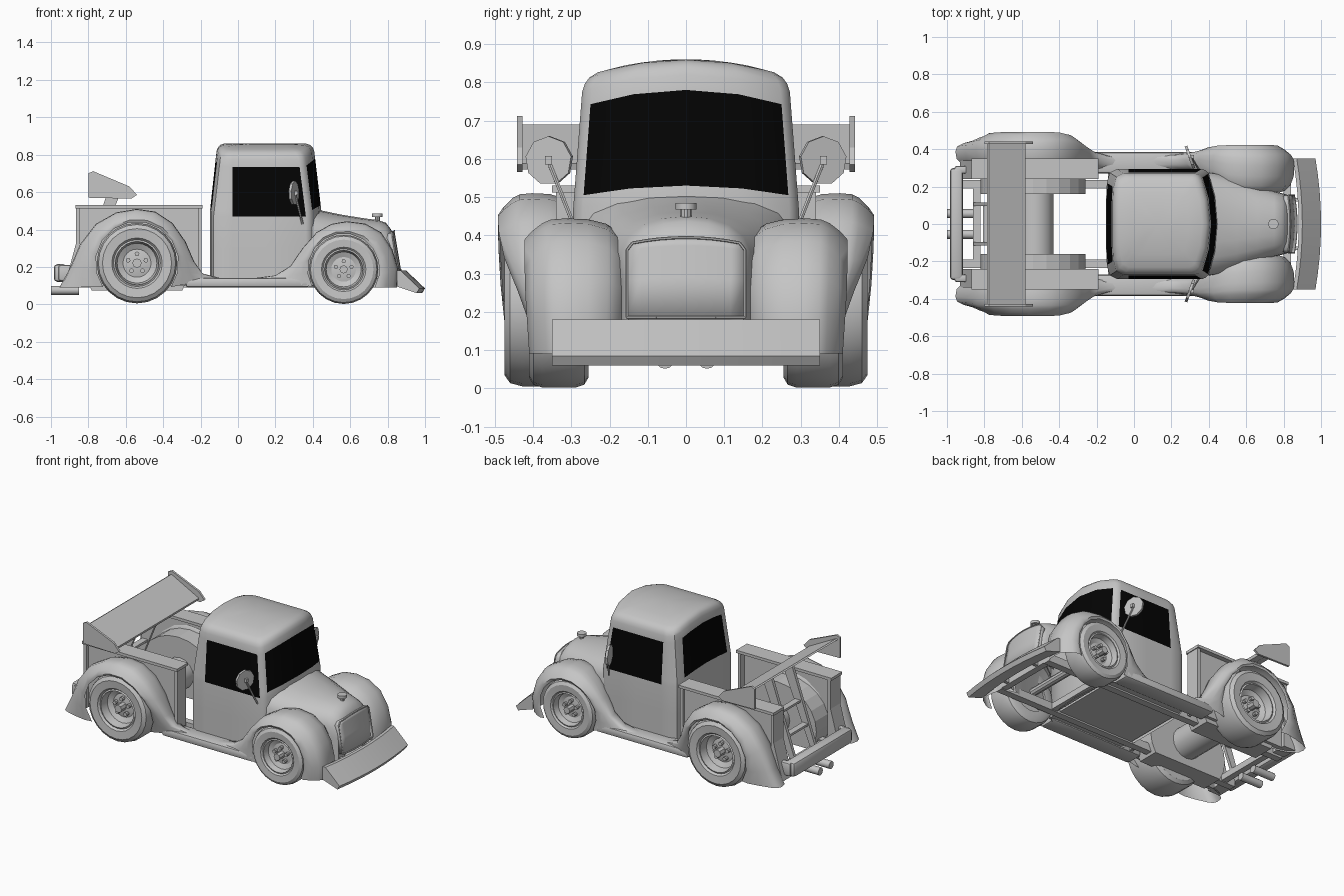
import bpy, bmesh, math
from mathutils import Vector, Matrix

if "Cube" in bpy.data.objects:
    bpy.data.objects.remove(bpy.data.objects["Cube"])


def material(name, rgb):
    m = bpy.data.materials.new(name)
    m.use_nodes = True
    m.diffuse_color = (*rgb, 1)
    m.node_tree.nodes["Principled BSDF"].inputs["Base Color"].default_value = (*rgb, 1)
    return m


GREY = material("body_grey", (0.56, 0.56, 0.56))
BLACK = material("window_black", (0.001, 0.001, 0.001))


def finish(name, bm, mirror=False, smooth=True, angle=35):
    bmesh.ops.remove_doubles(bm, verts=bm.verts, dist=0.0005)
    bmesh.ops.recalc_face_normals(bm, faces=bm.faces)
    mesh = bpy.data.meshes.new(name)
    bm.to_mesh(mesh)
    bm.free()
    mesh.materials.append(GREY)
    mesh.materials.append(BLACK)
    ob = bpy.data.objects.new(name, mesh)
    bpy.context.collection.objects.link(ob)
    if mirror:
        ob.modifiers.new("other_side", "MIRROR").use_axis = (False, True, False)
    if smooth:
        bpy.ops.object.select_all(action="DESELECT")
        ob.select_set(True)
        bpy.context.view_layer.objects.active = ob
        bpy.ops.object.shade_smooth_by_angle(angle=math.radians(angle))
    return ob


def grid(name, rows, closed=False, paint=None, **kw):
    """Skin rows of points; paint(row, column) gives the material index."""
    bm = bmesh.new()
    vs = [[bm.verts.new(p) for p in row] for row in rows]
    n = len(rows[0])
    for r in range(len(rows) - 1):
        for c in range(n if closed else n - 1):
            d = (c + 1) % n
            f = bm.faces.new((vs[r][c], vs[r][d], vs[r + 1][d], vs[r + 1][c]))
            f.material_index = paint(r, c) if paint else 0
    return finish(name, bm, **kw)


def box(name, x, y, z, bevel=0.0, **kw):
    bm = bmesh.new()
    bmesh.ops.create_cube(bm, size=1)
    for v in bm.verts:
        v.co = [lo + (hi - lo) * (t + 0.5) for (lo, hi), t in zip((x, y, z), v.co)]
    if bevel:
        bmesh.ops.bevel(bm, geom=bm.edges[:], offset=bevel, segments=2, affect="EDGES", profile=0.5)
    return finish(name, bm, **kw)


def rod(name, a, b, r, sides=10, **kw):
    a, b = Vector(a), Vector(b)
    bm = bmesh.new()
    turn = (b - a).to_track_quat("Z", "Y").to_matrix().to_4x4()
    bmesh.ops.create_cone(bm, cap_ends=True, segments=sides, radius1=r, radius2=r, depth=(b - a).length,
                          matrix=Matrix.Translation((a + b) / 2) @ turn)
    return finish(name, bm, **kw)


def plate(name, outline, y0, y1, **kw):
    """Extrude an x-z outline from y0 to y1."""
    bm = bmesh.new()
    ends = [[bm.verts.new((x, y, z)) for x, z in outline] for y in (y0, y1)]
    for e in ends:
        bm.faces.new(e)
    for i in range(len(outline)):
        j = (i + 1) % len(outline)
        bm.faces.new((ends[0][i], ends[0][j], ends[1][j], ends[1][i]))
    return finish(name, bm, smooth=False, **kw)


def mix(a, b, t):
    return a + (b - a) * t


# Cab: stacked rings with the windows painted on their own faces
levels = [(0.09, 1), (0.3, 1), (0.47, 1), (0.5, 1), (0.735, 1), (0.775, 1), (0.794, 0.98),
          (0.807, 0.94), (0.814, 0.86), (0.815, 0.6), (0.815, 0.3), (0.815, 0)]
cab = []
for z, s in levels:
    k = max(0, z - 0.47) / 0.3
    w, xb, xs = mix(0.295, 0.272, k), mix(-0.15, -0.115, k), mix(0.388, 0.35, k)
    half = [(xb, 0), (xb, 0.12), (xb + 0.005, w - 0.075), (xb + 0.02, w - 0.02), (xb + 0.06, w), (-0.03, w),
            (0.15, w), (xs - 0.025, w), (xs - 0.005, w - 0.008), (xs + 0.012, w - 0.025),
            (xs + 0.045, w * 0.5), (xs + 0.058, 0)]
    ring = half + [(x, -y) for x, y in half[-2:0:-1]]
    arch = min(0.045, max(0, z - 0.3) * 0.15)
    cab.append([(0.13 + (x - 0.13) * s, y * s, z + arch * (1 - (y * s / w) ** 2)) for x, y in ring])


def cab_paint(r, c):
    c = min(c, 21 - c)
    return int((r in (2, 3) and c in (5, 6)) or (r == 3 and c in (0, 1, 9, 10)))


grid("cab", cab, closed=True, paint=cab_paint)
box("cab_floor", (-0.14, 0.4), (-0.29, 0.29), (0.1, 0.12))

# Hood narrowing to the nose
hood = []
for x, w, top in [(0.34, 0.285, 0.535), (0.43, 0.275, 0.505), (0.55, 0.245, 0.48), (0.66, 0.205, 0.462),
                  (0.75, 0.175, 0.45), (0.79, 0.165, 0.437), (0.815, 0.158, 0.405), (0.825, 0.15, 0.385)]:
    half = [(w, 0.1), (w, 0.28), (w * 0.98, top - 0.1), (w * 0.87, top - 0.055), (w * 0.65, top - 0.024),
            (w * 0.35, top - 0.006), (0, top)]
    hood.append([(x, y, z) for y, z in half] + [(x, -y, z) for y, z in half[-2::-1]])
hood.append([(0.82, 0, 0.2)] * len(hood[0]))
grid("hood", hood, angle=50)


# Bowed grille and its raised surround
def nose(y, z, out=0.0):
    return (mix(0.86, 0.825, (z - 0.18) / 0.21) - 0.6 * y * y + out, y, z)


shell = []
for t in [0, 0.5, 0.9, 1]:
    w = 0.155 if t < 1 else 0.14
    shell.append([nose(w * u / 4, 0.185 + t * (0.195 + 0.014 * (1 - (u / 4) ** 2)), 0.012) for u in range(-4, 5)])
grille = grid("grille", shell)
grille.modifiers.new("depth", "SOLIDIFY").thickness = 0.04
edge = [shell[i][0] for i in range(4)] + shell[3][1:8] + [shell[i][8] for i in (3, 2, 1, 0)] + shell[0][7:0:-1]
for i, p in enumerate(edge):
    rod("grille_surround", p, edge[(i + 1) % len(edge)], 0.004, 6)
rod("radiator_cap_stem", (0.745, 0, 0.43), (0.745, 0, 0.475), 0.014)
rod("radiator_cap", (0.745, 0, 0.467), (0.745, 0, 0.485), 0.028, 14)


# Fenders: a rounded shell from the wheel opening over the crest to the body
def fender(name, crest, outer, inner, centre, radius, a0, a1):
    section = [(0, 0.03), (0.2, 0), (0.5, 0.07), (0.82, 0.18), (0.96, 0.27), (1, 0.42), (0.97, 0.64),
               (0.8, 0.83), (0.5, 0.95), (0.1, 1)]
    rows = []
    for i, (cx, cz) in enumerate(crest):
        a = math.radians(mix(a0, a1, i / (len(crest) - 1)))
        ox, oz = centre[0] + radius * math.cos(a), centre[1] + radius * math.sin(a)
        rows.append([(mix(ox, cx, t), mix(outer[i], inner[i], f), mix(oz, cz, t)) for t, f in section])
    return grid(name, rows, mirror=True, angle=60)


FRONT, REAR = (0.565, 0.187), (-0.54, 0.22)
fender("front_fender", [(0.1, 0.142), (0.2, 0.155), (0.28, 0.205), (0.345, 0.3), (0.42, 0.385), (0.5, 0.43),
                        (0.58, 0.444), (0.68, 0.432), (0.765, 0.385), (0.825, 0.295), (0.857, 0.19), (0.85, 0.09)],
       [0.385, 0.388, 0.395, 0.41, 0.42, 0.422, 0.422, 0.422, 0.422, 0.42, 0.415, 0.41],
       [0.28, 0.28, 0.28, 0.25, 0.22, 0.18, 0.165, 0.16, 0.16, 0.16, 0.165, 0.17], FRONT, 0.192, 209, -30)
fender("rear_fender", [(-0.955, 0.09), (-0.9, 0.19), (-0.845, 0.32), (-0.76, 0.43), (-0.65, 0.492), (-0.54, 0.51),
                       (-0.44, 0.495), (-0.35, 0.435), (-0.28, 0.335), (-0.235, 0.23), (-0.19, 0.165), (-0.1, 0.142)],
       [0.465, 0.475, 0.485, 0.49, 0.492, 0.492, 0.492, 0.49, 0.475, 0.44, 0.41, 0.385], [0.28] * 12,
       REAR, 0.222, 215, -35)
box("running_board", (-0.28, 0.38), (0.27, 0.385), (0.09, 0.142), 0.015, mirror=True)


# Wheels: lathed tyre with a dished rim, hub and nuts
def wheel(name, centre, radius, y0, y1, rim):
    w = y1 - y0
    prof = [(rim, 0), (radius * 0.86, 0), (radius * 0.96, 0.07), (radius, 0.22), (radius, 0.78), (radius * 0.96, 0.93),
            (radius * 0.86, 1), (rim * 1.08, 0.98), (rim, 0.92), (rim * 0.93, 0.94), (rim * 0.85, 0.7),
            (rim * 0.6, 0.62), (rim * 0.3, 0.66), (0.001, 0.66)]
    prof = [(0.001, 0.15), (rim, 0.15)] + prof
    rows = [[(centre[0] + r * math.cos(a), y0 + w * t, centre[1] + r * math.sin(a))
             for a in [math.tau * i / 24 for i in range(24)]] for r, t in prof]
    grid(name, rows, closed=True, mirror=True)
    face = y0 + w * 0.62
    spots = [(0, 0, 0.2, 0.06)] + [(0.4 * rim * math.cos(a), 0.4 * rim * math.sin(a), 0.1, 0.03)
                                  for a in [math.pi / 2 + math.tau * i / 5 for i in range(5)]]
    for dx, dz, r, deep in spots:
        x, z = centre[0] + dx, centre[1] + dz
        rod(name + "_nut", (x, face, z), (x, face + deep, z), r * rim, 8, mirror=True)


wheel("front_wheel", FRONT, 0.185, 0.255, 0.41, 0.11)
wheel("rear_wheel", REAR, 0.215, 0.26, 0.475, 0.125)
rod("front_axle", (FRONT[0], -0.27, FRONT[1]), (FRONT[0], 0.27, FRONT[1]), 0.025)
rod("rear_axle_housing", (-0.53, -0.17, 0.22), (-0.53, 0.17, 0.22), 0.1, 16)

# Open cargo bed with side walls, top rails, corner posts and wheel tubs
box("bed_side", (-0.86, -0.2), (0.29, 0.32), (0.1, 0.52), mirror=True)
box("bed_rail", (-0.87, -0.19), (0.24, 0.35), (0.512, 0.53), mirror=True)
box("bed_front_post", (-0.215, -0.195), (0.25, 0.34), (0.1, 0.515), mirror=True)
plate("bed_rear_post", [(-0.865, 0.515), (-0.845, 0.515), (-0.845, 0.1), (-0.93, 0.1), (-0.9, 0.2), (-0.865, 0.33)],
      0.24, 0.34, mirror=True)
arc = [math.radians(15 * i) for i in range(-2, 15)]
plate("wheel_tub", [(-0.54 + 0.28 * math.cos(a), 0.2 + 0.25 * math.sin(a)) for a in arc], 0.16, 0.3, mirror=True)

# Chassis
box("chassis_rail", (-0.92, 0.84), (0.19, 0.235), (0.09, 0.14), mirror=True)
for x in (-0.86, 0.42, 0.8):
    box("cross_member", (x, x + 0.04), (-0.2, 0.2), (0.095, 0.135))
box("bumper_bracket", (0.8, 0.92), (0.12, 0.14), (0.1, 0.15), mirror=True)
rod("exhaust_tip", (-1, 0.055, 0.075), (-0.85, 0.055, 0.075), 0.024, 12, mirror=True)

# Rear bumper bar with returned ends
box("rear_bumper", (-0.985, -0.915), (-0.3, 0.3), (0.12, 0.215), 0.02)
box("rear_bumper_end", (-0.96, -0.88), (0.27, 0.31), (0.125, 0.21), 0.012, mirror=True)

# Front blade bumper, bowed across the width
blade = []
for i in range(9):
    y = mix(-0.35, 0.35, i / 8)
    x = 1 - 0.03 * (y / 0.35) ** 2
    blade.append([(x + dx, y, z) for dx, z in [(-0.12, 0.18), (-0.1, 0.18), (0, 0.085), (-0.015, 0.06), (-0.12, 0.095)]])
for i in (0, -1):
    tip = blade[i]
    blade.insert(0 if i == 0 else len(blade), [(0.92, tip[0][1], 0.12)] * 5)
grid("front_bumper", blade, closed=True, angle=20)

# Rear wing, end plates and ladder-like supports
plate("wing_blade", [(-0.785, 0.685), (-0.775, 0.69), (-0.58, 0.588), (-0.585, 0.572), (-0.64, 0.585)], -0.43, 0.43)
plate("wing_end_plate", [(-0.8, 0.57), (-0.8, 0.7), (-0.775, 0.712), (-0.58, 0.63), (-0.54, 0.585), (-0.57, 0.565)],
      0.428, 0.442, mirror=True)
plate("wing_strut", [(-0.86, 0.13), (-0.82, 0.13), (-0.63, 0.59), (-0.69, 0.62)], 0.095, 0.115, mirror=True)
for k in (0.3, 0.6):
    x, z = mix(-0.84, -0.66, k), mix(0.13, 0.59, k)
    box("strut_rung", (x - 0.02, x + 0.02), (-0.1, 0.1), (z - 0.007, z + 0.007))

# Door mirrors
rod("mirror_arm", (0.345, 0.295, 0.43), (0.305, 0.36, 0.595), 0.006, 6, mirror=True)
rod("mirror_disc", (0.292, 0.355, 0.595), (0.306, 0.36, 0.595), 0.064, 9, mirror=True)
box("mirror_joint", (0.3, 0.32), (0.35, 0.368), (0.585, 0.607), mirror=True)
